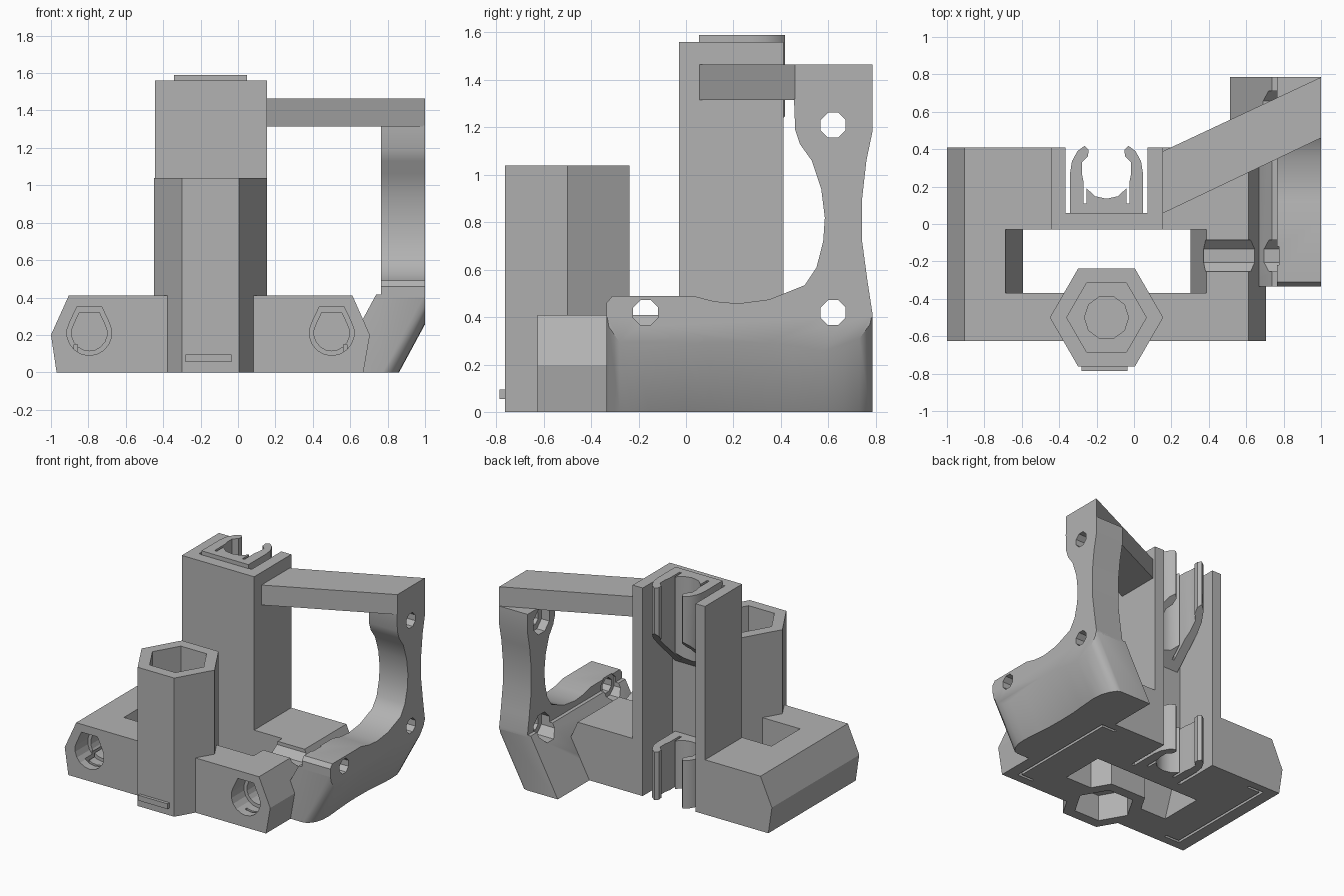
import bpy, bmesh, math
from mathutils import Vector

if "Cube" in bpy.data.objects:
    bpy.data.objects.remove(bpy.data.objects["Cube"], do_unlink=True)

CX = -0.147          # symmetry line of the base, tower and tube
grey = bpy.data.materials.new("plain grey")
grey.use_nodes = True
grey.diffuse_color = (0.45, 0.45, 0.45, 1)
grey.node_tree.nodes["Principled BSDF"].inputs["Base Color"].default_value = (0.45, 0.45, 0.45, 1)


def place(axis, p, t):
    """Put a 2D profile point at distance t along the axis."""
    a, b = p
    return Vector({"x": (t, a, b), "y": (a, t, b), "z": (a, b, t)}[axis])


def prism(name, pts, axis, lo, hi, sweep=None):
    """Extrude a closed profile straight along an axis, or along a slanted sweep."""
    bm = bmesh.new()
    first = [bm.verts.new(place(axis, p, lo)) for p in pts]
    offset = sweep or place(axis, (0, 0), hi - lo)
    last = [bm.verts.new(v.co + offset) for v in first]
    bm.faces.new(first)
    bm.faces.new(last[::-1])
    for i in range(len(pts)):
        j = (i + 1) % len(pts)
        bm.faces.new((first[j], first[i], last[i], last[j]))
    bmesh.ops.recalc_face_normals(bm, faces=bm.faces)
    mesh = bpy.data.meshes.new(name)
    bm.to_mesh(mesh)
    bm.free()
    mesh.materials.append(grey)
    obj = bpy.data.objects.new(name, mesh)
    bpy.context.collection.objects.link(obj)
    return obj


def box(name, x0, x1, y0, y1, z0, z1):
    return prism(name, [(x0, y0), (x1, y0), (x1, y1), (x0, y1)], "z", z0, z1)


def ngon(cx, cy, r, n, turn=0.0):
    return [(cx + r * math.cos(turn + math.tau * i / n),
             cy + r * math.sin(turn + math.tau * i / n)) for i in range(n)]


def carve(cutter, *targets, operation="DIFFERENCE"):
    """Apply one boolean to each target, then drop the cutter."""
    cutter.hide_render = True
    for obj in targets:
        bpy.context.view_layer.objects.active = obj
        mod = obj.modifiers.new("carve", "BOOLEAN")
        mod.object, mod.operation, mod.solver = cutter, operation, "EXACT"
        bpy.ops.object.modifier_apply(modifier=mod.name)
    bpy.data.objects.remove(cutter, do_unlink=True)


def smooth(obj):
    bpy.ops.object.select_all(action="DESELECT")
    obj.select_set(True)
    bpy.context.view_layer.objects.active = obj
    bpy.ops.object.shade_smooth_by_angle(angle=math.radians(38))


# Base block with bevelled ends, tapered window and rear channel
base = prism("base_block", [(-0.97, 0), (-1, 0.2), (-0.905, 0.41), (0.612, 0.41),
                            (0.705, 0.2), (0.67, 0)], "y", -0.625, 0.41)
carve(prism("window_cutter", [(-0.69, 0.42), (0.39, 0.42), (0.3, -0.01), (-0.59, -0.01)],
            "y", -0.37, -0.03), base)
carve(box("channel_cutter", -0.365, 0.072, 0.06, 0.5, -0.1, 0.5), base)

# Teardrop screw holes in the front
for x in (CX - 0.648, CX + 0.648):
    for r, depth in ((0.12, 0.15), (0.095, 0.45)):
        arc = [math.radians(a) for a in range(150, 391, 20)]
        drop = [(x + r * math.cos(a), 0.21 + r * math.sin(a)) for a in arc]
        drop += [(x + 0.55 * r, 0.21 + 1.17 * r), (x - 0.55 * r, 0.21 + 1.17 * r)]
        carve(prism("screw_cutter", drop, "y", -0.7, -0.625 + depth), base)

# Hexagonal tube with a pocket at each end
tube = prism("hex_tube", ngon(CX, -0.5, 0.303, 6), "z", 0, 1.04)
hexagon = ngon(CX, -0.5, 0.213, 6)
carve(prism("lower_pocket_cutter", hexagon, "z", -0.1, 0.2), tube, base)
carve(prism("upper_pocket_cutter", hexagon, "z", 0.42, 1.2), tube, base)
carve(prism("bore_cutter", ngon(CX, -0.5, 0.118, 10), "z", 0.22, 0.6), tube, base)
box("front_rib", -0.28, -0.035, -0.785, -0.75, 0.055, 0.095)

# Channel-shaped tower
prism("tower", [(-0.445, -0.03), (0.155, -0.03), (0.155, 0.41), (0.072, 0.41),
                (0.072, 0.06), (-0.365, 0.06), (-0.365, 0.41), (-0.445, 0.41)],
      "z", 0.405, 1.56)

# Snap clips inside the channel, mirrored from a half profile
half = [(0, 0.135), (0.06, 0.148), (0.106, 0.19), (0.106, 0.11), (0.124, 0.11),
        (0.124, 0.23), (0.132, 0.27), (0.132, 0.33), (0.1, 0.36), (0.095, 0.395),
        (0.117, 0.418), (0.155, 0.39), (0.185, 0.335), (0.195, 0.27), (0.195, 0.055)]
clip_profile = ([(CX + u, y) for u, y in half]
                + [(CX - u, y) for u, y in reversed(half[1:])])
lower_clip = prism("lower_clip", clip_profile, "z", 0, 0.36)
upper_clip = prism("upper_clip", clip_profile, "z", 0.8, 1.59)
carve(prism("slope_cutter", [(0, 0.83), (0.5, 1.33), (0.5, 0.5), (0, 0.5)],
            "x", -0.6, 0.4), upper_clip)

# Diagonal brace from the tower to the top of the bracket
prism("brace_arm", [(0.15, 0.055), (1, 0.46), (1, 0.785), (0.15, 0.387)], "z", 1.315, 1.465)

# Upright bracket with curved edges
bracket = prism("bracket_plate", [
    (-0.335, 0.4), (-0.335, 0.46), (-0.31, 0.49), (0.03, 0.49), (0.12, 0.467),
    (0.22, 0.458), (0.35, 0.475), (0.5, 0.535), (0.55, 0.61), (0.578, 0.72),
    (0.585, 0.82), (0.57, 0.94), (0.53, 1.06), (0.48, 1.13), (0.46, 1.19),
    (0.455, 1.32), (0.785, 1.32), (0.785, 1.18), (0.76, 1.06), (0.742, 0.9),
    (0.742, 0.72), (0.765, 0.55), (0.785, 0.42), (0.785, 0.4)], "x", 0.765, 1)

# Slanted foot, swept from the rounded lower edge down to the ground
foot = prism("bracket_foot", [
    (-0.335, 0.9), (-0.335, 0.42), (-0.325, 0.36), (-0.28, 0.295), (-0.22, 0.263),
    (-0.15, 0.257), (0, 0.28), (0.1, 0.293), (0.2, 0.297), (0.35, 0.293),
    (0.45, 0.275), (0.58, 0.257), (0.66, 0.265), (0.73, 0.31), (0.775, 0.37),
    (0.785, 0.42), (0.785, 0.9)], "x", 1, 0, sweep=Vector((-0.54, 0, -1)))
carve(box("slab", 0, 2, -1, 1, 0, 0.415), foot, operation="INTERSECT")

# Bolt holes with wider access bores behind them
for y, z, start, end, r in ((-0.17, 0.42, 0.36, 0.775, 0.092),
                            (0.62, 0.42, 0.4, 0.83, 0.1),
                            (0.62, 1.21, 0.6, 0.83, 0.1)):
    for radius, x1 in ((r, end), (0.057, 1.2)):
        carve(prism("bolt_cutter", ngon(y, z, radius, 8, math.pi / 8), "x", start, x1),
              base, foot, bracket)

# Thin stiffening slots under both ends of the base
for side in (-1, 1):
    outer, inner = sorted((CX + side * 0.73, CX + side * 0.71))
    carve(box("slot_cutter", outer, inner, -0.56, 0.35, -0.1, 0.15), base, foot)
    x0, x1 = sorted((CX + side * 0.73, CX + side * 0.6))
    for y in (-0.56, 0.33):
        carve(box("slot_cutter", x0, x1, y, y + 0.02, -0.1, 0.15), base, foot)

for part in (lower_clip, upper_clip, bracket, foot):
    smooth(part)
